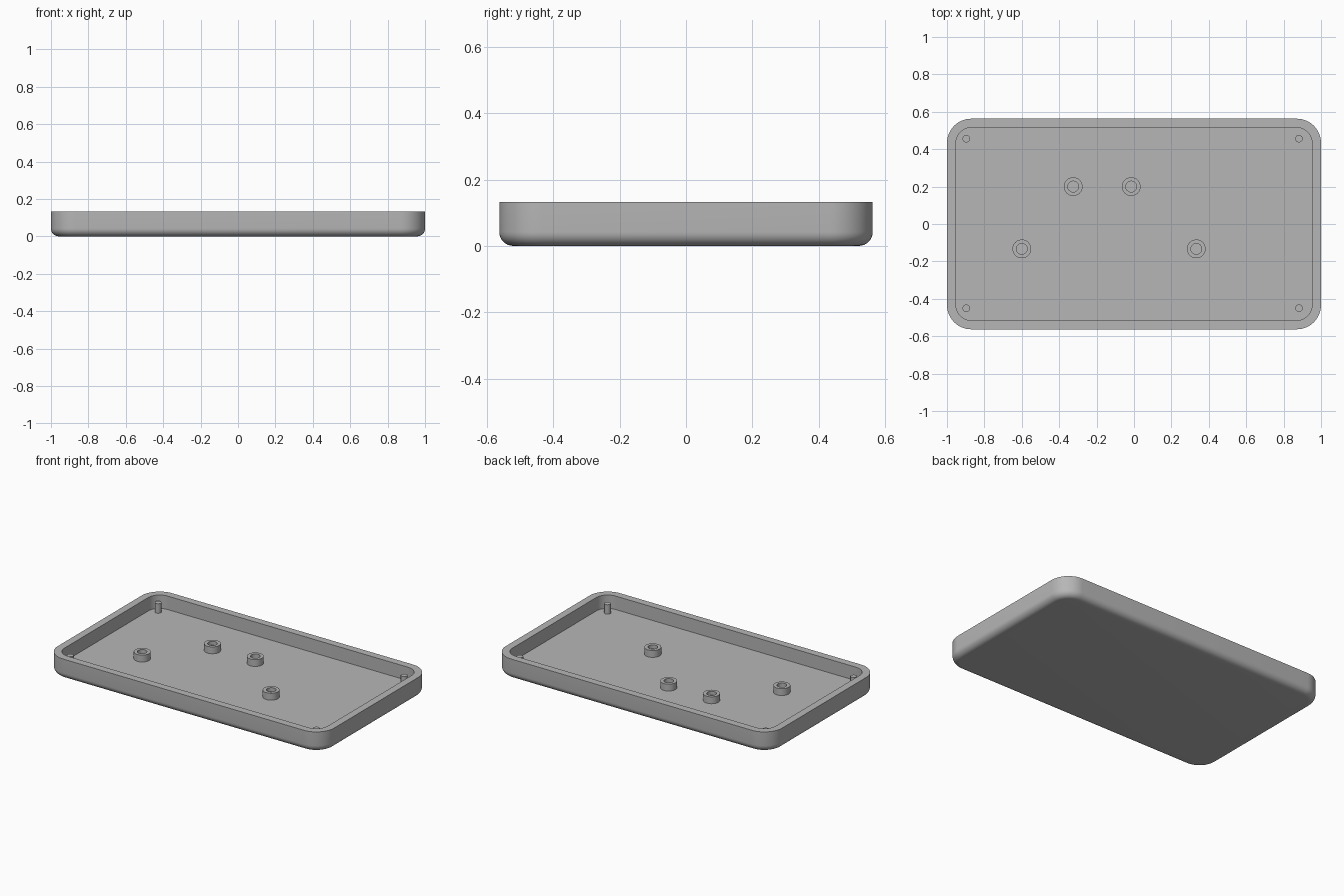
import bpy
import bmesh
from math import cos, sin, pi, radians

cube = bpy.data.objects.get("Cube")
if cube:
    bpy.data.objects.remove(cube, do_unlink=True)

grey = bpy.data.materials.new("plain grey")
grey.use_nodes = True
grey.diffuse_color = (0.47, 0.47, 0.47, 1)
grey.node_tree.nodes["Principled BSDF"].inputs["Base Color"].default_value = grey.diffuse_color

HALF_X, HALF_Y, HEIGHT = 1.0, 0.563, 0.133
CORNER, FILLET, WALL, FLOOR = 0.13, 0.042, 0.048, 0.045


def rounded_ring(inset, z, steps=14):
    """Outline of the tray, moved inwards by inset."""
    r = CORNER - inset
    cx, cy = HALF_X - CORNER, HALF_Y - CORNER
    ring = []
    for q, (sx, sy) in enumerate([(1, 1), (-1, 1), (-1, -1), (1, -1)]):
        for i in range(steps + 1):
            a = (q + i / steps) * pi / 2
            ring.append((sx * cx + r * cos(a), sy * cy + r * sin(a), z))
    return ring


def circle_ring(r, z, sides=32):
    return [(r * cos(2 * pi * i / sides), r * sin(2 * pi * i / sides), z)
            for i in range(sides)]


def loft(name, rings, location=(0, 0, 0)):
    """Skin a closed solid through the rings, capping both ends."""
    bm = bmesh.new()
    loops = [[bm.verts.new(p) for p in ring] for ring in rings]
    for low, high in zip(loops, loops[1:]):
        for i in range(len(low)):
            j = (i + 1) % len(low)
            bm.faces.new((low[i], low[j], high[j], high[i]))
    bm.faces.new(loops[0][::-1])
    bm.faces.new(loops[-1])
    mesh = bpy.data.meshes.new(name)
    bm.to_mesh(mesh)
    bm.free()
    mesh.materials.append(grey)
    obj = bpy.data.objects.new(name, mesh)
    obj.location = location
    bpy.context.collection.objects.link(obj)
    bpy.ops.object.select_all(action="DESELECT")
    obj.select_set(True)
    bpy.context.view_layer.objects.active = obj
    bpy.ops.object.shade_smooth_by_angle(angle=radians(35))
    return obj


# Tray: filleted underside, straight wall, flat rim, inner wall and floor
profile = []
for k in range(9):
    a = k / 8 * pi / 2
    profile.append((FILLET * (1 - sin(a)), FILLET * (1 - cos(a))))
profile += [(0, HEIGHT), (WALL, HEIGHT), (WALL, FLOOR)]
loft("tray", [rounded_ring(inset, z) for inset, z in profile])

# Hollow screw bosses
boss_profile = [(0.05, -0.005), (0.05, 0.045), (0.029, 0.045), (0.029, 0.02)]
boss_places = [(-0.325, 0.2), (-0.015, 0.2), (-0.6, -0.133), (0.333, -0.133)]
for n, (x, y) in enumerate(boss_places, 1):
    loft(f"screw_boss_{n}", [circle_ring(r, z) for r, z in boss_profile], (x, y, FLOOR))

# Locating pins in the corners
for x, x_name in ((-0.897, "right"), (0.882, "left")):
    for y, y_name in ((-0.45, "front"), (0.456, "back")):
        loft(f"{y_name}_{x_name}_pin",
             [circle_ring(0.02, z, 24) for z in (-0.005, 0.062)], (x, y, FLOOR))
